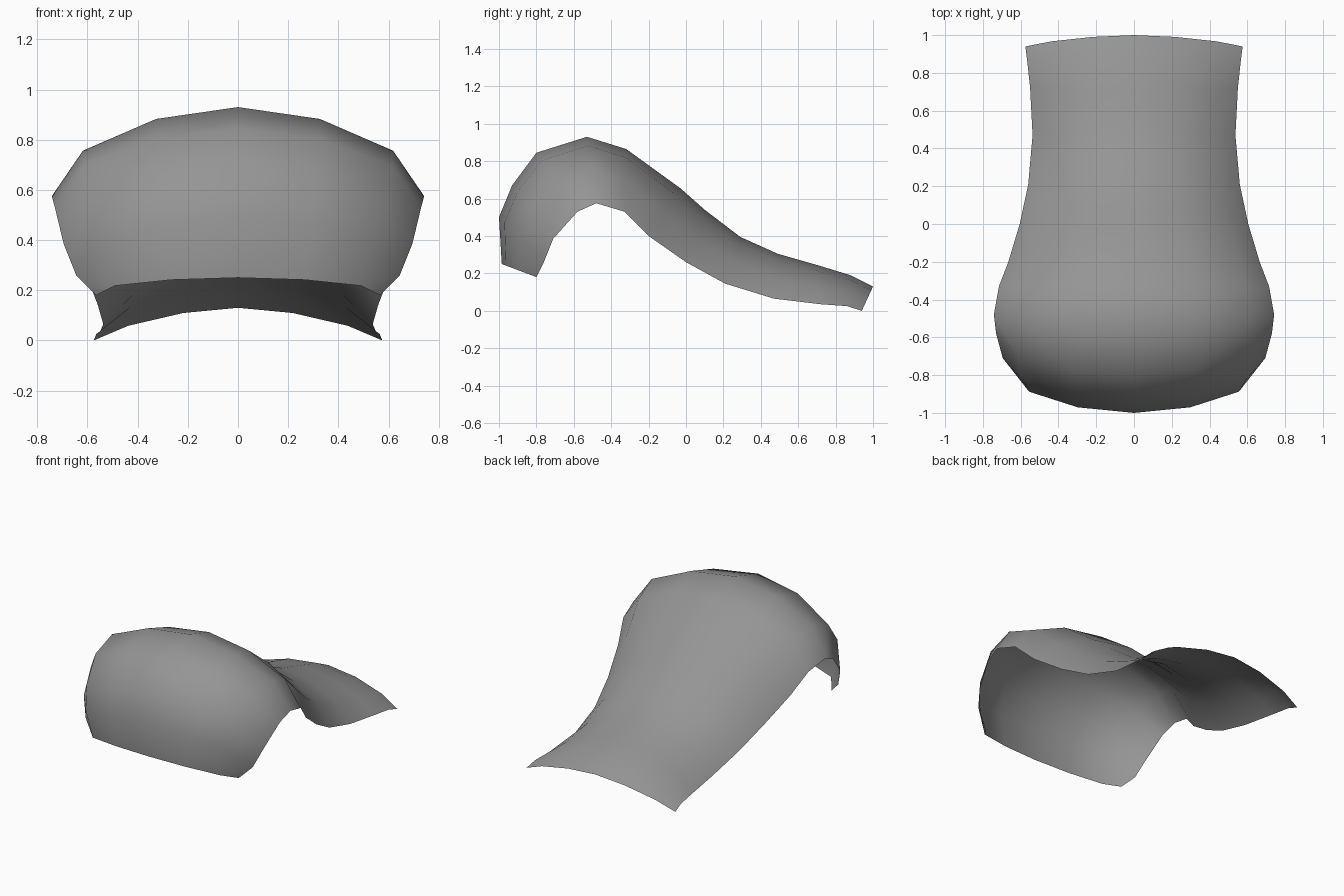
import bpy
import bmesh
from mathutils import Vector

cube = bpy.data.objects.get("Cube")
if cube:
    bpy.data.objects.remove(cube, do_unlink=True)


def make_material(name, colour):
    mat = bpy.data.materials.new(name)
    mat.use_nodes = True
    mat.diffuse_color = colour
    mat.node_tree.nodes["Principled BSDF"].inputs["Base Color"].default_value = colour
    return mat


def lerp(start, end, factor):
    return start + (end - start) * factor


# Ribs from the front lip to the tail: (spine y, z), (side edge x, y, z)
RIBS = [
    ((-.985, .25), (.565, -.8, .18)),
    ((-1, .5), (.645, -.76, .26)),
    ((-.93, .67), (.695, -.71, .385)),
    ((-.8, .845), (.73, -.58, .53)),
    ((-.53, .93), (.742, -.48, .575)),
    ((-.32, .865), (.715, -.33, .53)),
    ((-.03, .655), (.665, -.2, .4)),
    ((.1, .54), (.605, 0, .26)),
    ((.29, .395), (.56, .21, .145)),
    ((.49, .305), (.537, .47, .065)),
    ((.7, .245), (.55, .72, .035)),
    ((.88, .19), (.565, .86, .025)),
    ((1, .13), (.575, .94, 0)),
]


def rib_points(spine, edge, along):
    """Rounded half rib from the spine down to the side edge."""
    top, side = Vector((0, *spine)), Vector(edge)
    widths = (0, lerp(.47, .38, along), lerp(.87, .76, along), 1)
    drops = (0, lerp(.12, .16, along), lerp(.46, .55, along), 1)
    for width, drop in zip(widths, drops):
        point = top.lerp(side, drop)
        point.x = edge[0] * width
        yield point


# Half of the curved shell, skinned between neighbouring ribs
bm = bmesh.new()
rows = []
for i, (spine, edge) in enumerate(RIBS):
    along = i / (len(RIBS) - 1)
    rows.append([bm.verts.new(p) for p in rib_points(spine, edge, along)])
for front, back in zip(rows, rows[1:]):
    for j in range(len(front) - 1):
        bm.faces.new((front[j], front[j + 1], back[j + 1], back[j]))

mesh = bpy.data.meshes.new("curved_shell")
bm.to_mesh(mesh)
bm.free()
mesh.shade_smooth()
mesh.materials.append(make_material("plain_grey", (.3, .3, .3, 1)))

shell = bpy.data.objects.new("curved_shell", mesh)
bpy.context.collection.objects.link(shell)

# Mirrored right half
mirror = shell.modifiers.new("mirror", "MIRROR")
mirror.use_axis[0] = True
mirror.use_clip = True
